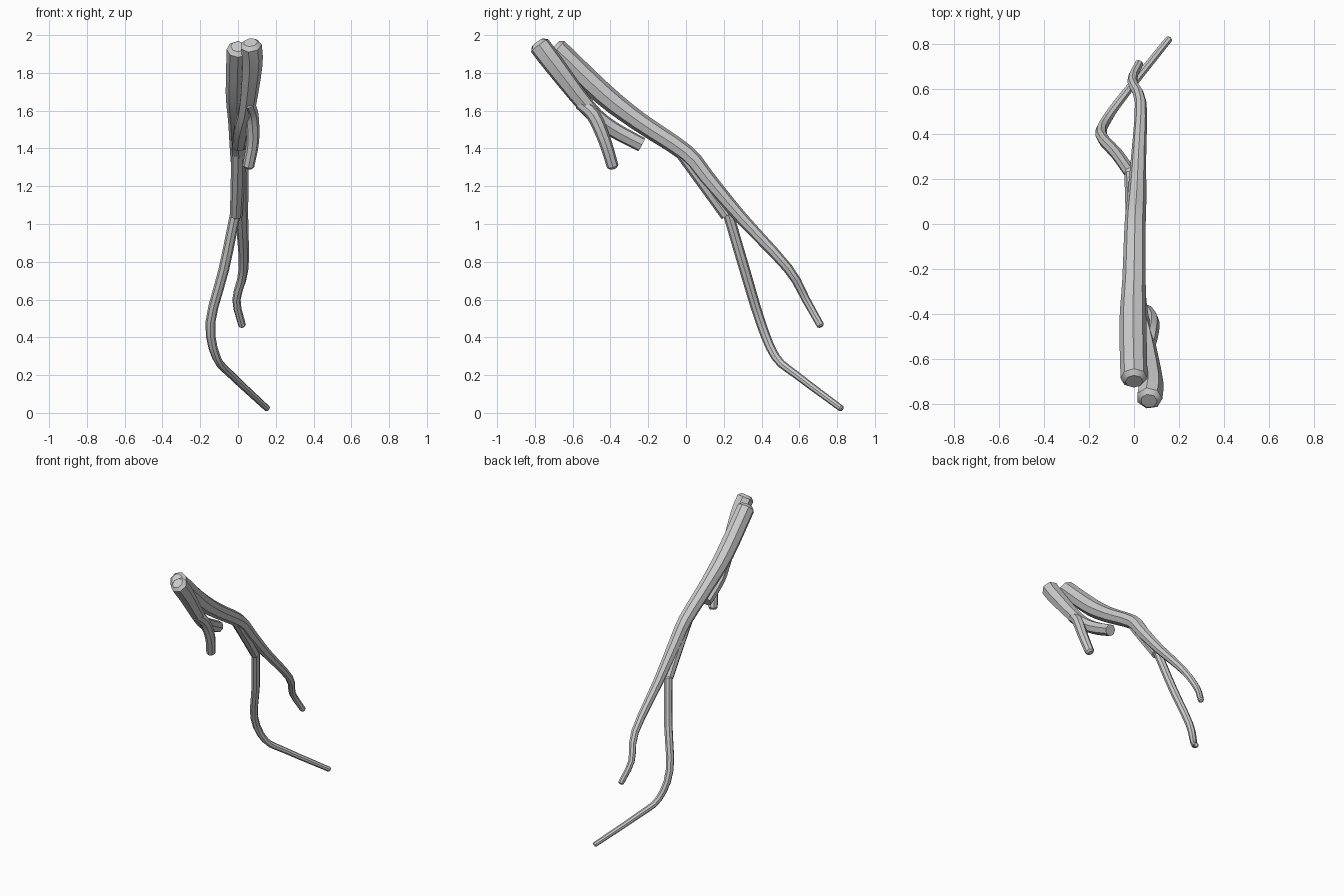
import bpy, bmesh, math
from mathutils import Vector

if "Cube" in bpy.data.objects:
    bpy.data.objects.remove(bpy.data.objects["Cube"])


def spline(pts, steps):
    """Catmull-Rom through (x, y, z, radius) points."""
    p = [Vector(q) for q in pts]
    p = [p[0] * 2 - p[1]] + p + [p[-1] * 2 - p[-2]]
    out = []
    for i in range(1, len(p) - 2):
        a, b, c, d = p[i - 1:i + 3]
        for s in range(steps):
            t = s / steps
            out.append(0.5 * (2 * b + (c - a) * t + (2 * a - 5 * b + 4 * c - d) * t * t
                              + (3 * b - a - 3 * c + d) * t ** 3))
    out.append(p[-2])
    return out


def limb(name, pts, sides=8, steps=3, round_start=True, round_end=True):
    """Tapered tube swept along a path, with chamfered capped ends."""
    path = spline(pts, steps)
    pos = [q.to_3d() for q in path]
    rad = [q[3] for q in path]
    n = len(pos)
    tan = [(pos[min(i + 1, n - 1)] - pos[max(i - 1, 0)]).normalized() for i in range(n)]
    rings = [(pos[i], tan[i], rad[i]) for i in range(n)]
    if round_start:
        rings.insert(0, (pos[0] - tan[0] * rad[0] * 0.35, tan[0], rad[0] * 0.65))
    if round_end:
        rings.append((pos[-1] + tan[-1] * rad[-1] * 0.4, tan[-1], rad[-1] * 0.6))
    bm = bmesh.new()
    loops = []
    for c, t, r in rings:
        u = Vector((1, 0, 0))
        u = (u - t * u.dot(t)).normalized()
        v = t.cross(u)
        loops.append([bm.verts.new(c + (u * math.cos(a) + v * math.sin(a)) * r)
                      for a in (2 * math.pi * k / sides for k in range(sides))])
    for a, b in zip(loops, loops[1:]):
        for k in range(sides):
            j = (k + 1) % sides
            bm.faces.new((a[k], a[j], b[j], b[k]))
    bm.faces.new(loops[0][::-1])
    bm.faces.new(loops[-1])
    bmesh.ops.recalc_face_normals(bm, faces=bm.faces[:])
    me = bpy.data.meshes.new(name)
    bm.to_mesh(me)
    bm.free()
    ob = bpy.data.objects.new(name, me)
    bpy.context.collection.objects.link(ob)
    bpy.ops.object.select_all(action='DESELECT')
    ob.select_set(True)
    bpy.context.view_layer.objects.active = ob
    bpy.ops.object.shade_smooth_by_angle(angle=math.radians(40))
    return ob


# Long main branch ending in a thin twig
limb("main_branch", [
    (0.00, -0.685, 1.925, 0.060), (-0.005, -0.44, 1.69, 0.060),
    (0.00, -0.246, 1.54, 0.052), (0.005, 0.0, 1.375, 0.047),
    (0.012, 0.11, 1.245, 0.043), (0.02, 0.29, 1.035, 0.034),
    (0.03, 0.54, 0.765, 0.026), (-0.008, 0.635, 0.60, 0.022),
    (0.022, 0.712, 0.463, 0.020)])

# Short fork stub on the main branch
limb("fork_stub", [
    (0.00, -0.02, 1.375, 0.036), (-0.003, 0.10, 1.21, 0.036),
    (-0.010, 0.216, 1.045, 0.033)], round_end=False)

# Hanging twig that grows out of the fork stub
limb("hanging_twig", [
    (-0.015, 0.225, 1.05, 0.028), (-0.075, 0.31, 0.76, 0.028),
    (-0.146, 0.395, 0.48, 0.026), (-0.115, 0.475, 0.295, 0.023),
    (-0.035, 0.585, 0.20, 0.020), (0.155, 0.822, 0.023, 0.017)])

# Second, shorter branch beside the main one
limb("side_branch", [
    (0.068, -0.775, 1.945, 0.058), (0.074, -0.70, 1.845, 0.056),
    (0.048, -0.52, 1.615, 0.045), (0.02, -0.40, 1.51, 0.043),
    (0.005, -0.235, 1.42, 0.040)], sides=7, round_end=False)

# Small twig drooping from the side branch
limb("drooping_twig", [
    (0.055, -0.56, 1.64, 0.035), (0.072, -0.49, 1.575, 0.037),
    (0.078, -0.43, 1.44, 0.034), (0.055, -0.388, 1.305, 0.031)])
